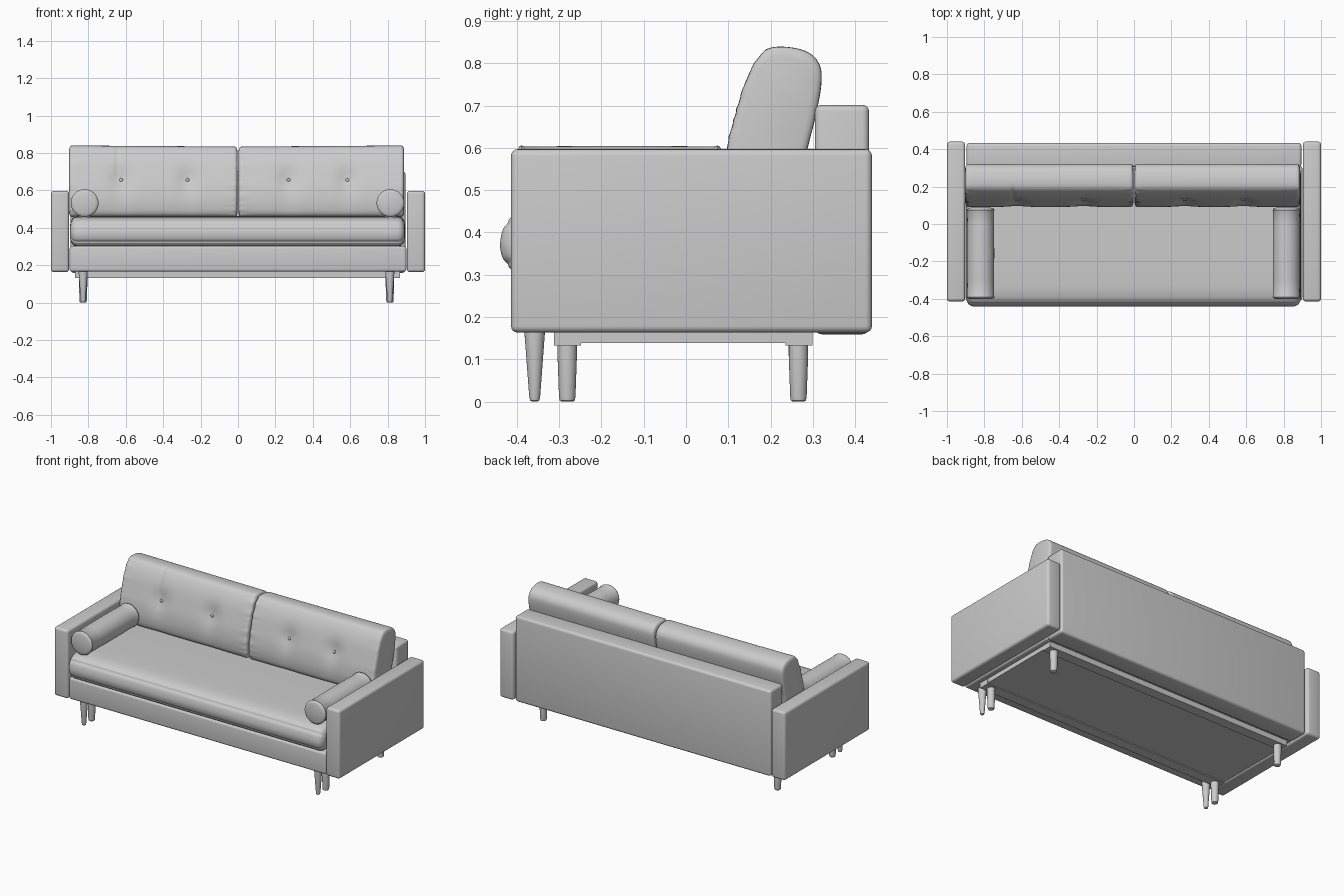
import bpy, bmesh, math
from mathutils import Vector

if "Cube" in bpy.data.objects:
    bpy.data.objects.remove(bpy.data.objects["Cube"])


def finish(name, bm, angle=40):
    bmesh.ops.recalc_face_normals(bm, faces=bm.faces)
    me = bpy.data.meshes.new(name)
    bm.to_mesh(me)
    bm.free()
    ob = bpy.data.objects.new(name, me)
    bpy.context.collection.objects.link(ob)
    bpy.ops.object.select_all(action='DESELECT')
    ob.select_set(True)
    bpy.context.view_layer.objects.active = ob
    bpy.ops.object.shade_smooth_by_angle(angle=math.radians(angle))
    return ob


def box(name, x, y, z, bevel=0.0, seg=4):
    bm = bmesh.new()
    bmesh.ops.create_cube(bm, size=1)
    for v in bm.verts:
        v.co = [r[0] + (c + 0.5) * (r[1] - r[0]) for c, r in zip(v.co, (x, y, z))]
    if bevel:
        bmesh.ops.bevel(bm, geom=bm.edges[:], offset=bevel, segments=seg,
                        profile=0.5, affect='EDGES')
    return finish(name, bm)


def lathe(name, profile, place, n=32):
    """Revolve (radius, height) points; place maps (a, b, height) to a position."""
    bm = bmesh.new()
    rings = [[bm.verts.new(place(r * math.cos(2 * math.pi * i / n),
                                 r * math.sin(2 * math.pi * i / n), h))
              for i in range(n)] for r, h in profile]
    skin(bm, rings)
    return finish(name, bm)


def skin(bm, rings):
    n = len(rings[0])
    for a, b in zip(rings, rings[1:]):
        for i in range(n):
            bm.faces.new((a[i], a[(i + 1) % n], b[(i + 1) % n], b[i]))
    bm.faces.new(rings[0])
    bm.faces.new(rings[-1])


def smooth_loop(pts, k=6):
    """Closed Catmull-Rom curve through the points."""
    out, n = [], len(pts)
    for i in range(n):
        a, b, c, d = (Vector(pts[(i + j) % n]) for j in (-1, 0, 1, 2))
        for s in range(k):
            t = s / k
            out.append(0.5 * (2 * b + (c - a) * t + (2 * a - 5 * b + 4 * c - d) * t * t
                              + (3 * b - a - 3 * c + d) * t ** 3))
    return out


def cushion(name, profile, x0, x1, ends, steps, shape=None):
    """Sweep a (y, z) profile along x, drawn in at both ends."""
    pts = smooth_loop(profile)
    ys, zs = [p.x for p in pts], [p.y for p in pts]
    cy, cz = (min(ys) + max(ys)) / 2, (min(zs) + max(zs)) / 2
    hy, hz = (max(ys) - min(ys)) / 2, (max(zs) - min(zs)) / 2
    a, b = x0 + ends[-1][0], x1 - ends[-1][0]
    stations = [(x0 + e, d) for e, d in ends]
    stations += [(a + (b - a) * i / steps, 0) for i in range(1, steps)]
    stations += [(x1 - e, d) for e, d in reversed(ends)]
    bm = bmesh.new()
    rings = []
    for x, d in stations:
        ring = []
        for p in pts:
            y = cy + (p.x - cy) * (1 - d / hy)
            z = cz + (p.y - cz) * (1 - d / hz)
            ring.append(bm.verts.new(shape(x, y, z) if shape else (x, y, z)))
        rings.append(ring)
    skin(bm, rings)
    return finish(name, bm, 60)


# Upholstered body
box("seat_base", (-0.9, 0.9), (-0.41, 0.31), (0.165, 0.302), 0.014)
box("backrest", (-0.895, 0.895), (0.305, 0.433), (0.159, 0.702), 0.016)
for s, side in ((-1, "left"), (1, "right")):
    box(side + "_arm", sorted((s * 0.903, s * 1.0)), (-0.414, 0.44), (0.163, 0.597), 0.016)

# Seat cushion with seams along the front band
seat = [(0.30, 0.31), (0.305, 0.38), (0.29, 0.452), (0.1, 0.462), (-0.15, 0.463),
        (-0.32, 0.459), (-0.385, 0.45), (-0.415, 0.435), (-0.422, 0.422),
        (-0.434, 0.405), (-0.44, 0.37), (-0.434, 0.34), (-0.422, 0.326),
        (-0.415, 0.314), (-0.38, 0.302), (-0.2, 0.3), (0.15, 0.3)]
cushion("seat_cushion", seat, -0.897, 0.892,
        [(0, 0.045), (0.003, 0.028), (0.01, 0.014), (0.02, 0.005), (0.035, 0)], 40)

# Tufted back cushions
BUTTON_X = (-0.625, -0.27, 0.27, 0.585)
BUTTON_Z = 0.655


def tuft(x, y, z):
    front = min(1, max(0, (0.2 + 0.25 * (z - 0.6) - y) / 0.05))
    push = 0.0
    for bx in BUTTON_X:
        dx, dz = x - bx, z - BUTTON_Z
        push += 0.010 * math.exp(-(dx * dx + dz * dz) / 0.003)
        push += 0.008 * math.exp(-dx * dx / 0.003 - dz * dz / (0.03 if dz < 0 else 0.008))
    # crease above the outer left button, puckers by the middle and side seams
    if z > BUTTON_Z:
        push += 0.006 * math.exp(-((x + 0.645) / 0.008) ** 2) * min(1, (z - BUTTON_Z) / 0.05)
    edge = math.exp(-abs(x) / 0.03) + 0.6 * math.exp(-(0.9 - abs(x)) / 0.03)
    push += 0.004 * edge * math.sin(z * 150 + 2 * math.sin(z * 37))
    drop = 0.006 * (1 - abs(x) / 0.9) * max(0, (z - 0.7) / 0.14)
    return (x, y + front * push, z - drop)


back = [(0.11, 0.465), (0.092, 0.52), (0.097, 0.60), (0.117, 0.68), (0.14, 0.755),
        (0.167, 0.808), (0.195, 0.835), (0.24, 0.839), (0.29, 0.826), (0.317, 0.795),
        (0.32, 0.75), (0.308, 0.68), (0.288, 0.60), (0.27, 0.52), (0.25, 0.465),
        (0.18, 0.457)]
ends = [(0, 0.024), (0.003, 0.011), (0.007, 0.004), (0.012, 0.001), (0.02, 0)]
cushion("left_back_cushion", back, -0.903, -0.003, ends, 80, tuft)
cushion("right_back_cushion", back, 0.003, 0.888, ends, 80, tuft)

for bx in BUTTON_X:
    bm = bmesh.new()
    bmesh.ops.create_uvsphere(bm, u_segments=16, v_segments=10, radius=0.01)
    for v in bm.verts:
        v.co = (v.co.x + bx, v.co.y * 0.6 + 0.128, v.co.z + BUTTON_Z)
    finish("tuft_button", bm)

# Bolster pillows with a raised welt at each end
bolster = [(0.055, -0.402), (0.066, -0.398), (0.072, -0.394), (0.074, -0.389),
           (0.071, -0.383), (0.072, -0.3), (0.073, -0.16), (0.072, 0.0), (0.071, 0.068),
           (0.074, 0.074), (0.072, 0.079), (0.066, 0.083), (0.055, 0.087)]
for x in (-0.82, 0.815):
    lathe("bolster_pillow", bolster, lambda a, b, h: (x + a, h, 0.532 + b), 48)

# Under-frame: two long rails with a bottom panel between them
for y in (-0.28, 0.267):
    box("long_rail", (-0.872, 0.866), (y - 0.032, y + 0.032), (0.132, 0.167))
box("bottom_panel", (-0.87, 0.864), (-0.26, 0.245), (0.138, 0.167))

# Legs: slim tapered front pair, sturdier inner and rear pairs
slim = [(0.007, 0), (0.011, 0.003), (0.013, 0.012), (0.024, 0.16), (0.024, 0.172)]
sturdy = [(0.014, 0), (0.018, 0.003), (0.0195, 0.012), (0.023, 0.11), (0.023, 0.14)]
for x in (-0.828, 0.812):
    for name, prof, y in (("front_leg", slim, -0.358), ("inner_front_leg", sturdy, -0.281),
                          ("rear_leg", sturdy, 0.266)):
        lathe(name, prof, lambda a, b, h: (x + a, y + b, h), 24)
